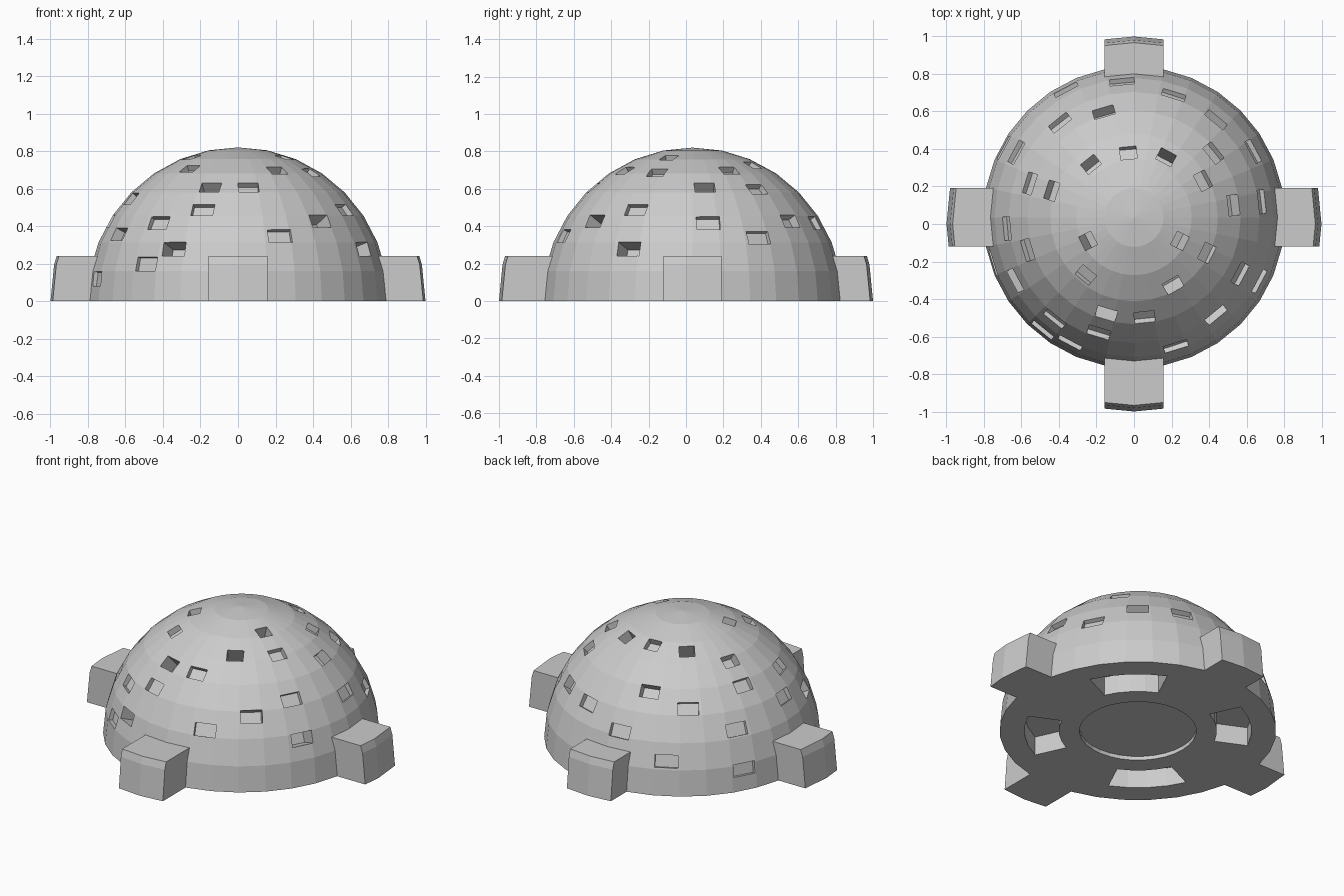
import bpy, bmesh
from math import radians, cos, sin, sqrt
from mathutils import Matrix, Vector

if "Cube" in bpy.data.objects:
    bpy.data.objects.remove(bpy.data.objects["Cube"])

CY, R, H = 0.035, 0.805, 0.82


def to_object(name, bm):
    bmesh.ops.recalc_face_normals(bm, faces=bm.faces)
    me = bpy.data.meshes.new(name)
    bm.to_mesh(me)
    bm.free()
    ob = bpy.data.objects.new(name, me)
    bpy.context.collection.objects.link(ob)
    return ob


def hemisphere(name, radius, height, y, bottom):
    bm = bmesh.new()
    bmesh.ops.create_uvsphere(bm, u_segments=32, v_segments=16, radius=1)
    bmesh.ops.bisect_plane(bm, geom=bm.verts[:] + bm.edges[:] + bm.faces[:],
                           plane_co=(0, 0, bottom), plane_no=(0, 0, -1),
                           clear_outer=True)
    bmesh.ops.holes_fill(bm, edges=[e for e in bm.edges if e.is_boundary])
    bmesh.ops.transform(bm, verts=bm.verts,
                        matrix=Matrix.Translation((0, y, 0)) @ Matrix.Diagonal((radius, radius, height, 1)))
    return to_object(name, bm)


def add_prism(bm, outline, z0, z1):
    low = [bm.verts.new((x, y, z0)) for x, y in outline]
    top = [bm.verts.new((x, y, z1)) for x, y in outline]
    bm.faces.new(low[::-1])
    bm.faces.new(top)
    n = len(low)
    for i in range(n):
        j = (i + 1) % n
        bm.faces.new((low[i], low[j], top[j], top[i]))


def boolean(ob, other, op):
    m = ob.modifiers.new(op.lower(), 'BOOLEAN')
    m.object, m.operation, m.solver = other, op, 'EXACT'
    m.use_self = True
    other.hide_render = True
    other.hide_set(True)


# window recesses: azimuth, height, depth
windows = [
    (95, .74, .03), (129, .73, .1), (62, .73, .1), (207, .77, .1), (333, .77, .1),
    (106, .56, .06), (95, .34, .03), (118, .21, .03), (128, .49, .03), (151, .36, .03),
    (162, .56, .03), (162, .67, .05), (185, .43, .03), (197, .55, .03), (230, .71, .03),
    (208, .36, .06), (231, .20, .03), (243, .28, .12), (253, .49, .03), (254, .61, .1),
    (276, .61, .03), (300, .70, .1), (288, .35, .03), (310, .43, .1), (334, .69, .03),
    (333, .28, .12), (7, .61, .06), (7, .42, .03), (28, .70, .03), (39, .60, .03),
    (29, .34, .03), (50, .43, .05), (72, .42, .03), (152, .13, .03), (198, .12, .03),
    (232, .42, .03), (332, .49, .03)]

dome = hemisphere("dome", R, H, CY, 0)

cut = bmesh.new()
for az, z, depth in windows:
    a = radians(az)
    r = R * sqrt(1 - (z / H) ** 2)
    n = Vector((cos(a) * r, sin(a) * r, z)).normalized()
    t = Vector((-sin(a), cos(a), 0))
    u = n.cross(t)
    centre = Vector((0, CY, 0)) + n * (0.805 - depth + 0.1)
    rot = Matrix((t, u, n)).transposed().to_4x4()
    size = Matrix.Diagonal((0.05 + 0.11 * r, 0.076, 0.2, 1))
    bmesh.ops.create_cube(cut, size=1, matrix=Matrix.Translation(centre) @ rot @ size)

# curved slots and round recess in the underside
for q in range(4):
    arc = [radians(45 + 90 * q + d) for d in (-20, -10, 0, 10, 20)]
    outline = [(0.66 * cos(a), CY + 0.66 * sin(a)) for a in arc]
    outline += [(0.46 * cos(a), CY + 0.46 * sin(a)) for a in reversed(arc)]
    add_prism(cut, outline, -0.1, 0.12)
ring = [radians(i * 11.25) for i in range(32)]
add_prism(cut, [(0.34 * cos(a), CY + 0.34 * sin(a)) for a in ring], -0.1, 0.025)
boolean(dome, to_object("recess_cutter", cut), 'DIFFERENCE')

# four entrance blocks with outer ends trimmed by a larger sphere
trim = hemisphere("block_trimmer", 1, 1, 0, -0.5)
for name, deg in (("right_block", 0), ("back_block", 90), ("left_block", 180), ("front_block", 270)):
    bm = bmesh.new()
    add_prism(bm, [(0.69, -0.156), (1.2, -0.156), (1.2, 0.156), (0.69, 0.156)], 0, 0.24)
    bmesh.ops.transform(bm, verts=bm.verts,
                        matrix=Matrix.Translation((0, CY, 0)) @ Matrix.Rotation(radians(deg), 4, 'Z'))
    boolean(to_object(name, bm), trim, 'INTERSECT')
